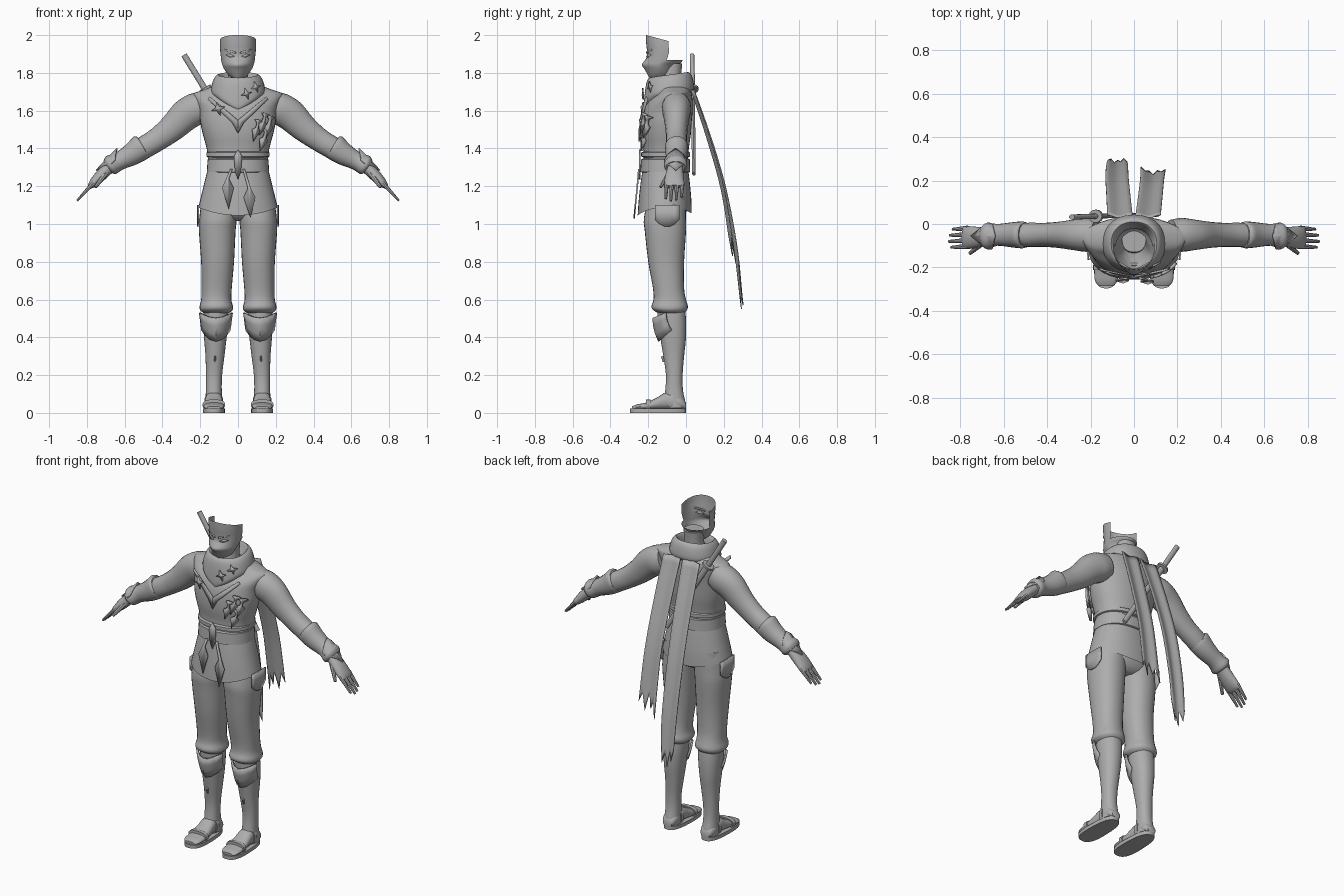
import bpy, bmesh, math
from mathutils import Vector as V

grey = bpy.data.materials.new("plain_grey")
grey.diffuse_color = (0.42, 0.42, 0.42, 1)


def finish(name, bm, thick=0):
    bmesh.ops.recalc_face_normals(bm, faces=bm.faces)
    me = bpy.data.meshes.new(name)
    bm.to_mesh(me)
    bm.free()
    me.materials.append(grey)
    ob = bpy.data.objects.new(name, me)
    bpy.context.collection.objects.link(ob)
    if thick:
        m = ob.modifiers.new("thickness", 'SOLIDIFY')
        m.thickness = thick
        m.offset = 0
    return ob


def smooth_rows(rows, k):
    """Catmull-Rom interpolation of equal-length float rows."""
    out = []
    for i in range(len(rows) - 1):
        a, b, c, d = (rows[max(i - 1, 0)], rows[i], rows[i + 1], rows[min(i + 2, len(rows) - 1)])
        for j in range(k):
            t = j / k
            out.append([0.5 * (2*q + (r - p)*t + (2*p - 5*q + 4*r - s)*t*t + (3*q - p - 3*r + s)*t**3)
                        for p, q, r, s in zip(a, b, c, d)])
    return out + [list(rows[-1])]


def loft(name, rings, n=28, k=3, cap=(True, True), warp=None, drop=None):
    """Skin of superellipse rings, each (centre, u, v, exponent)."""
    bm = bmesh.new()
    loops = []
    for r in smooth_rows([[*c, *u, *v, e] for c, u, v, e in rings], k):
        c, u, v, e = V(r[:3]), V(r[3:6]), V(r[6:9]), r[9]
        loop = []
        for i in range(n):
            a = 2 * math.pi * i / n
            ca, sa = math.cos(a), math.sin(a)
            p = c + u * math.copysign(abs(ca)**(2/e), ca) + v * math.copysign(abs(sa)**(2/e), sa)
            loop.append(bm.verts.new(warp(p) if warp else p))
        loops.append(loop)
    for a, b in zip(loops, loops[1:]):
        for i in range(n):
            bm.faces.new((a[i], a[(i+1) % n], b[(i+1) % n], b[i]))
    if cap[0]:
        bm.faces.new(loops[0])
    if cap[1]:
        bm.faces.new(loops[-1])
    if drop:
        bmesh.ops.delete(bm, geom=[f for f in bm.faces if drop(f.calc_center_median())], context='FACES')
    return finish(name, bm)


def body(name, rows, s=1, **kw):
    """Upright loft; rows are (z, cx, hx, y_front, y_back[, exponent])."""
    return loft(name, [((s*r[1], (r[3]+r[4])/2, r[0]), (r[2], 0, 0), (0, (r[4]-r[3])/2, 0),
                        r[5] if len(r) > 5 else 2.2) for r in rows], **kw)


def limb(name, rows, s, **kw):
    """Loft along a path in x-z; rows are (x, y, z, r_across, r_depth)."""
    rings = []
    for i, (x, y, z, rt, ry) in enumerate(rows):
        a, b = rows[max(i-1, 0)], rows[min(i+1, len(rows)-1)]
        d = V((b[0]-a[0], 0, b[2]-a[2])).normalized()
        rings.append(((s*x, y, z), (0, ry, 0), (-s*d.z*rt, 0, d.x*rt), 2.1))
    return loft(name, rings, n=20, **kw)


def rod(name, p, q, ru, rv, taper=1, n=12):
    p, q = V(p), V(q)
    d = (q - p).normalized()
    u = d.cross(V((0, 1, 0))).normalized()
    v = d.cross(u)
    return loft(name, [(p, u*ru, v*rv, 2), (q, u*ru*taper, v*rv*taper, 2)], n=n, k=1)


def grid(name, rows, thick):
    bm = bmesh.new()
    vs = [[bm.verts.new(p) for p in r] for r in rows]
    for a, b in zip(vs, vs[1:]):
        for i in range(len(a) - 1):
            bm.faces.new((a[i], a[i+1], b[i+1], b[i]))
    return finish(name, bm, thick)


def plate(name, pts, y, t=0.008):
    """Flat outline in x-z laid on the front at depth y(x, z)."""
    bm = bmesh.new()
    bm.faces.new([bm.verts.new((x, y(x, z), z)) for x, z in pts])
    return finish(name, bm, t)


def chest_y(x, z):
    return -0.108 - 0.135 * max(0, 1 - abs(x/0.21)**2.3)**(1/2.3)


# Open-backed head, neck
def head_warp(p):
    return V((p.x, p.y, p.z - 0.27*max(0, p.y + 0.21)*max(0, (p.z - 1.9)/0.1)))


body("head", [(1.768, 0, .02, -.19, -.10), (1.785, 0, .048, -.20, -.08, 1.9), (1.82, 0, .073, -.22, -.06, 1.7),
              (1.842, 0, .083, -.234, -.04, 1.65), (1.862, 0, .088, -.222, -.02, 1.9), (1.885, 0, .091, -.207, -.02),
              (1.92, 0, .094, -.207, -.01), (1.96, 0, .095, -.211, -.01), (2.0, 0, .095, -.212, -.01)],
     n=40, cap=(True, False), warp=head_warp, drop=lambda c: c.z > 1.868 and c.y > -.095)
body("neck", [(1.66, 0, .07, -.15, 0), (1.75, 0, .055, -.135, -.025), (1.85, 0, .055, -.13, -.02)])
for s in (1, -1):
    fy = lambda x, z: -.116 - .094*max(0, 1 - (x/.094)**2)**.5
    plate("eye", [(s*.018, 1.887), (s*.04, 1.882), (s*.065, 1.895), (s*.045, 1.902)], fy)
    plate("brow", [(s*.012, 1.902), (s*.068, 1.918), (s*.07, 1.926), (s*.014, 1.912)], fy)


# Cowl with a pointed front, and two ragged tails behind
def cowl_warp(p):
    low = max(0, min(1, (1.78 - p.z)/0.08)) if p.y < -.1 else 0
    return V((p.x, p.y, p.z + .14*(p.y + .09) - .065*low*max(0, 1 - abs(p.x)/.12)))


body("cowl", [(1.73, 0, .075, -.16, -.02), (1.77, 0, .09, -.175, 0), (1.79, 0, .105, -.19, .01),
              (1.77, 0, .127, -.21, .03), (1.72, 0, .143, -.222, .042), (1.69, 0, .14, -.222, .04),
              (1.67, 0, .11, -.2, .02)], n=36, cap=(False, False), warp=cowl_warp)


def tail(name, rows, teeth):
    pts = smooth_rows(rows, 5)
    out = []
    for j, (xc, hw, y, z) in enumerate(pts):
        f = max(0, (j - len(pts) + 5)/4)
        out.append([(xc + hw*(i/3 - 1), y + .008*math.cos(i*1.05) + .15*f*t, z - f*t)
                    for i, t in enumerate(teeth)])
    grid(name, out, .005)


tail("long_scarf_tail", [(-.065, .058, .035, 1.71), (-.072, .055, .127, 1.45), (-.078, .053, .205, 1.18),
                         (-.078, .05, .262, .88), (-.076, .045, .285, .66)], [.0, .07, .0, .11, .03, .09, -.06])
tail("short_scarf_tail", [(.065, .058, .035, 1.71), (.075, .056, .12, 1.45), (.083, .055, .195, 1.18),
                          (.088, .057, .24, .9)], [.1, .0, .05, -.04, .07, -.03, .02])

# Jerkin, belts and flared skirt
body("jerkin", [(1.33, 0, .158, -.225, .01), (1.40, 0, .166, -.225, .015), (1.47, 0, .185, -.235, .025),
                (1.54, 0, .2, -.235, .03), (1.60, 0, .205, -.225, .035), (1.65, 0, .222, -.2, .035),
                (1.688, 0, .238, -.16, .03, 2), (1.708, 0, .19, -.15, .025), (1.74, 0, .1, -.15, .01)], n=36)
body("upper_belt", [(1.352, 0, .155, -.225, .01), (1.358, 0, .168, -.238, .022), (1.378, 0, .168, -.238, .022),
                    (1.384, 0, .155, -.225, .015)], k=1, n=36)
body("main_belt", [(1.27, 0, .15, -.22, .01), (1.276, 0, .165, -.242, .022), (1.342, 0, .161, -.238, .02),
                   (1.347, 0, .15, -.225, .01)], k=1, n=36)


def hem_warp(p):
    return V((p.x, p.y, p.z + (.042*(p.x/.21)**2 + .08*max(0, p.y + .1))*max(0, (1.2 - p.z)/.155)))


body("skirt", [(1.30, 0, .157, -.228, .01), (1.22, 0, .178, -.24, .02), (1.13, 0, .196, -.25, .028),
               (1.045, 0, .21, -.256, .03)], n=36, cap=(True, False), warp=hem_warp)
body("hips", [(1.2, 0, .16, -.21, .0), (1.1, 0, .18, -.215, .01), (1.04, 0, .15, -.19, -.01),
              (1.015, 0, .07, -.15, -.04)])

# Lapels, belt point, hanging ribbons
for s in (1, -1):
    plate("lapel", [(0, 1.48), (s*.03, 1.535), (s*.16, 1.66), (s*.15, 1.675), (0, 1.55)], chest_y)
belt_y = lambda x, z: -.246
plate("belt_point", [(0, 1.395), (.022, 1.36), (.016, 1.28), (0, 1.235), (-.016, 1.28), (-.022, 1.36)], belt_y)
ribbon_y = lambda x, z: -.25 - .1*max(0, 1.28 - z)
for name, x, lean, top, wide, tip in (("left_ribbon", -.055, .02, 1.29, 1.19, 1.08),
                                      ("right_ribbon", .06, -.03, 1.29, 1.14, 1.03)):
    plate(name, [(x + lean - .006, top), (x + lean + .006, top), (x + .008, wide + .05), (x + .032, wide),
                 (x + .006, tip), (x - .03, wide), (x - .008, wide + .05)], ribbon_y)


# Throwing knives and stars
def knife(x, z, a, size):
    d, n = V((math.sin(a), -math.cos(a))), V((math.cos(a), math.sin(a)))
    shape = [(-.45, .12), (-.4, .22), (-.32, .12), (-.25, .06), (.0, .06), (.15, .22), (.8, 0)]
    outline = [(l, w) for l, w in shape] + [(l, -w) for l, w in reversed(shape[:-1])]
    plate("throwing_knife", [(x + size*(d.x*l + n.x*w), z + size*(d.y*l + n.y*w)) for l, w in outline],
          lambda px, pz: chest_y(px, pz) - .008, .014)


for x, z, a in ((.10, 1.51, -.25), (.135, 1.545, -.3), (.165, 1.53, -.25), (.14, 1.46, -.3)):
    knife(x, z, a, .095)


def star(x, z, r, y):
    plate("throwing_star", [(x + q*math.cos(.3 + i*math.pi/4), z + q*math.sin(.3 + i*math.pi/4))
                            for i in range(8) for q in [r if i % 2 == 0 else r*.35]], y)


star(.045, 1.69, .032, lambda x, z: -.232 + .5*x*x + .3*abs(x)*.2)
star(.095, 1.725, .03, lambda x, z: -.19 + .5*(x - .095))
star(-.105, 1.61, .038, chest_y)

# Sword across the back
hilt, guard, end = V((-.286, .032, 1.895)), V((-.175, .036, 1.715)), V((.105, .042, 1.265))
rod("sword_handle", hilt, guard, .016, .012)
rod("sword_guard", guard - (guard - hilt)*.03, guard + (guard - hilt)*.03, .036, .03, n=16)
rod("sword_sheath", guard, end, .018, .011, .85)

for s in (1, -1):
    # Arm, bracer, hand
    limb("arm", [(.17, -.05, 1.63, .075, .07), (.22, -.05, 1.61, .086, .078), (.28, -.05, 1.575, .084, .07),
                 (.35, -.05, 1.507, .072, .06), (.42, -.05, 1.453, .063, .055), (.48, -.05, 1.415, .06, .056),
                 (.56, -.05, 1.37, .058, .05), (.64, -.05, 1.33, .04, .04)], s)
    limb("bracer", [(.503, -.05, 1.412, .058, .055), (.513, -.05, 1.406, .069, .062), (.56, -.05, 1.37, .06, .058),
                    (.63, -.05, 1.332, .048, .05), (.672, -.055, 1.312, .054, .062), (.688, -.055, 1.3, .04, .05)], s)
    limb("hand", [(.65, -.055, 1.325, .034, .035), (.69, -.058, 1.292, .032, .042), (.735, -.062, 1.248, .03, .05),
                  (.77, -.062, 1.212, .022, .052), (.785, -.062, 1.197, .012, .045)], s)
    for i, (y, l) in enumerate(((-.02, .8), (-.048, .95), (-.076, 1), (-.103, .88))):
        rod("finger", (s*.765, y, 1.218), (s*(.765 + .087*l), y - .004, 1.218 - .095*l), .012, .013, .5, 8)
    rod("thumb", (s*.695, -.085, 1.275), (s*.755, -.135, 1.195), .016, .015, .55, 8)
    # Pointed back-of-hand guard
    ys = (-.115, -.09, -.055, -.02, .002)
    grid("hand_guard", [[(s*(.67 + h - .012*(abs(y+.055)/.06)), y, 1.368 - h*1.05 - .035*(abs(y+.055)/.06)**2)
                         for y in ys for h in [t*(1 - abs(y + .055)/.075)]] for t in (-.03, .03, .08)], .008)

    # Trouser leg, thigh tab, shin, knee guard
    body("trouser_leg", [(1.15, .1, .09, -.2, 0), (1.03, .106, .099, -.223, 0), (.96, .11, .097, -.218, 0),
                         (.8, .108, .087, -.2, -.01), (.66, .113, .08, -.175, -.01), (.6, .115, .08, -.172, 0),
                         (.565, .115, .088, -.183, .01), (.545, .115, .086, -.175, .005),
                         (.53, .115, .07, -.15, -.01)], s)
    grid("thigh_tab", [[(s*(.213 - .9*(y + .1)**2), y, z) for z in
                        (1.1, 1.05, .985 + 9*(y + .1)**2)] for y in (-.165, -.14, -.115, -.085, -.06, -.035)], .008)
    body("shin", [(.58, .115, .065, -.15, -.01), (.5, .117, .067, -.15, 0), (.4, .12, .06, -.136, 0),
                  (.3, .122, .05, -.12, -.01), (.2, .127, .043, -.106, -.018), (.12, .128, .042, -.11, -.016),
                  (.06, .128, .045, -.12, -.004), (.025, .128, .045, -.12, -.002)], s)
    cols = [-.085, -.065, -.035, 0, .035, .065, .085]
    grid("knee_guard", [[(s*.117 + x*(1 - .15*t), -.172 + 9*x*x + .03*t*t,
                          (1-t)*(.503 + 3.8*x*x) + t*(.38 + 8*x*x)) for x in cols]
                        for t in (0, .33, .66, 1)], .012)
    rod("shin_stud", (s*.122, -.125, .3), (s*.122, -.118, .27), .006, .008, .6, 8)

    # Foot, straps, sandal sole
    foot = [(0, .028, .055), (-.03, .044, .09), (-.1, .045, .11), (-.15, .05, .083),
            (-.21, .055, .055), (-.26, .052, .045), (-.285, .035, .035)]
    loft("foot", [((s*.128, y, (z + .018)/2), (w, 0, 0), (0, 0, (z - .018)/2), 2.4) for y, w, z in foot], n=20)
    for y, w, z in ((-.2, .06, .064), (-.08, .05, .1)):
        loft("sandal_strap", [((s*.128, y + d, z/2 + .01), (w, 0, 0), (0, 0, z/2 - .003), 2.6)
                              for d in (.012, -.012)], n=20, k=1)
    sole = [((s*.128, -.148 + .0, z), (.062, 0, 0), (0, .149, 0), 2.7) for z in (0, .022)]
    loft("sandal_sole", sole, n=32, k=1,
         warp=lambda p: V((s*.128 + (p.x - s*.128)*(.93 - .5*(p.y + .148)), p.y, p.z)))

# Smooth shading with crisp edges
for ob in bpy.context.scene.objects:
    ob.select_set(True)
    bpy.context.view_layer.objects.active = ob
bpy.ops.object.shade_smooth_by_angle(angle=math.radians(40))
